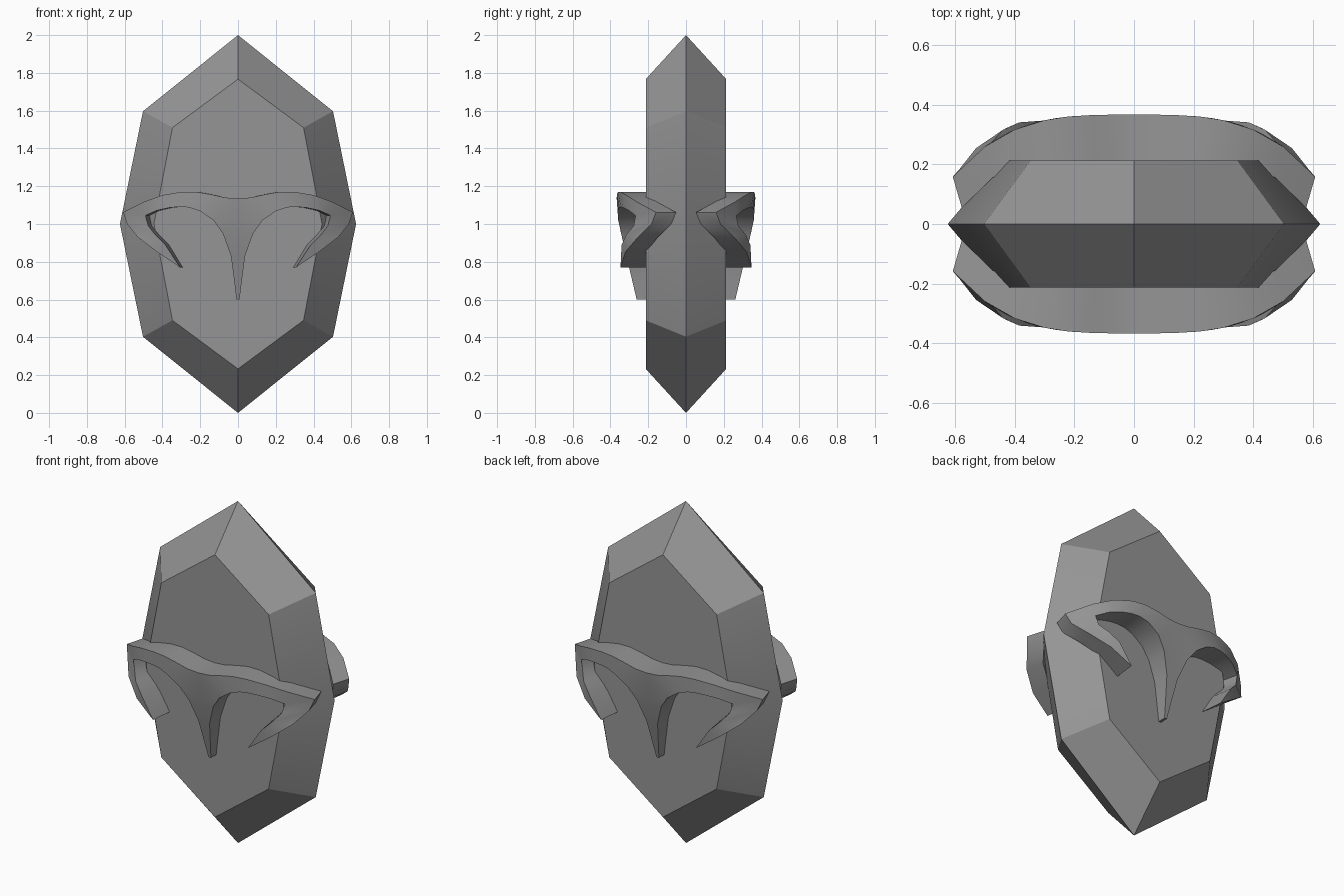
import bpy, bmesh

cube = bpy.data.objects.get("Cube")
if cube:
    bpy.data.objects.remove(cube, do_unlink=True)

# Single stone colour
stone = bpy.data.materials.new("stone_grey")
stone.use_nodes = True
GREY = (0.3, 0.3, 0.3, 1)
stone.diffuse_color = GREY
stone.node_tree.nodes["Principled BSDF"].inputs["Base Color"].default_value = GREY


def finish(name, bm):
    """Turn a bmesh into a smooth shaded object with sharp edges kept."""
    bmesh.ops.recalc_face_normals(bm, faces=bm.faces[:])
    mesh = bpy.data.meshes.new(name)
    bm.to_mesh(mesh)
    bm.free()
    mesh.materials.append(stone)
    obj = bpy.data.objects.new(name, mesh)
    bpy.context.collection.objects.link(obj)
    bpy.ops.object.select_all(action="DESELECT")
    obj.select_set(True)
    bpy.context.view_layer.objects.active = obj
    bpy.ops.object.shade_smooth_by_angle(angle=0.52)
    return obj


# Crystal body: wide rim in the middle, bevelled to a flat face on each side
def octagon(bm, top, shoulder_x, shoulder_z, side_x, y):
    half = [(0, top), (shoulder_x, shoulder_z), (side_x, 0),
            (shoulder_x, -shoulder_z), (0, -top)]
    ring = half + [(-x, z) for x, z in half[-2:0:-1]]
    return [bm.verts.new((x, y, z + 1)) for x, z in ring]


bm = bmesh.new()
rim = octagon(bm, 1, 0.503, 0.597, 0.625, 0)
for y in (-0.213, 0.213):
    face = octagon(bm, 0.767, 0.347, 0.51, 0.445, y)
    bm.faces.new(face)
    for i in range(len(rim)):
        j = (i + 1) % len(rim)
        bm.faces.new((rim[i], rim[j], face[j], face[i]))
finish("crystal_body", bm)

# Brow mask: pairs of outer and inner edge points, nose tip to cheek tip
BAND = [
    ((0, 0.6), (0.008, 0.6)), ((0, 0.7), (0.02, 0.7)),
    ((0, 0.83), (0.037, 0.83)), ((0, 0.95), (0.08, 0.95)),
    ((0, 1.135), (0.13, 1.02)), ((0.07, 1.14), (0.2, 1.068)),
    ((0.14, 1.156), (0.26, 1.088)), ((0.22, 1.17), (0.31, 1.091)),
    ((0.3, 1.17), (0.36, 1.087)), ((0.4, 1.153), (0.43, 1.072)),
    ((0.5, 1.117), (0.49, 1.045)), ((0.608, 1.062), (0.49, 1.045)),
    ((0.587, 1), (0.475, 0.99)), ((0.53, 0.93), (0.44, 0.945)),
    ((0.43, 0.853), (0.385, 0.89)), ((0.307, 0.77), (0.307, 0.77)),
]


def depth(x, z):
    """Distance of the mask surface from the middle plane."""
    d = 0.367 - 1.13 * x ** 3.4
    if x < 0.2:
        d -= 0.235 * max(0, 1.05 - z)     # nose slopes back
    elif x > 0.35 and z < 0.95:
        d += 0.018                        # cheek stands proud
    return d


def mask(name, side):
    bm = bmesh.new()
    for mirror in (1, -1):
        rows = [[bm.verts.new((mirror * x, side * depth(x, z), z)) for x, z in pair]
                for pair in BAND]
        for (a, b), (c, d) in zip(rows, rows[1:]):
            bm.faces.new((a, b, d, c))
    bmesh.ops.remove_doubles(bm, verts=bm.verts[:], dist=0.0005)
    # Thicken towards the crystal, thinner and narrower at the temples
    made = bmesh.ops.extrude_face_region(bm, geom=bm.faces[:], use_keep_orig=True)
    for v in made["geom"]:
        if isinstance(v, bmesh.types.BMVert):
            v.co.y -= side * (0.16 - 0.055 * min(1, (abs(v.co.x) / 0.45) ** 3))
            v.co.x *= 0.95
    return finish(name, bm)


mask("front_brow_mask", -1)
mask("back_brow_mask", 1)
